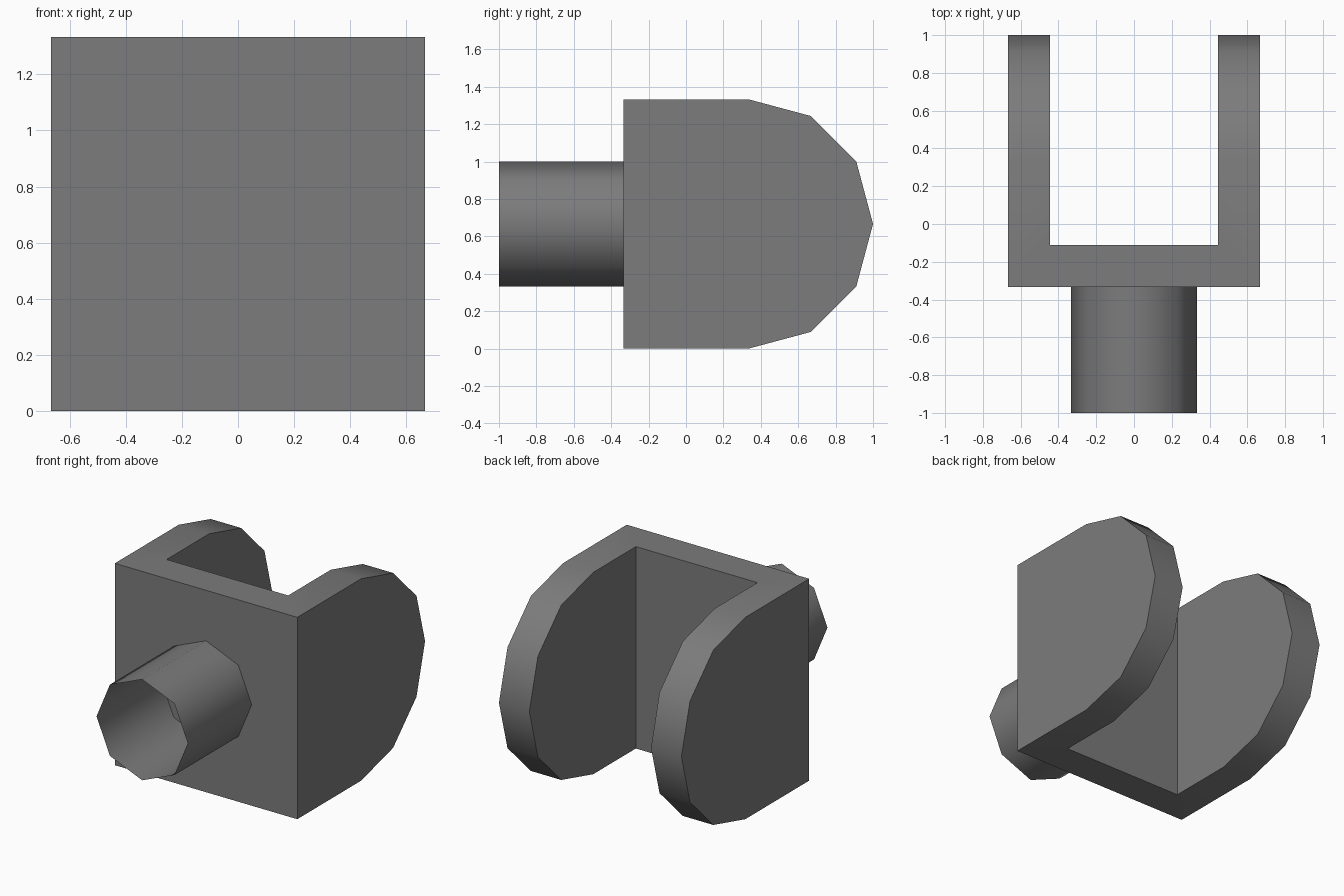
import bpy, bmesh, math
from mathutils import Matrix, Vector

if "Cube" in bpy.data.objects:
    bpy.data.objects.remove(bpy.data.objects["Cube"])

grey = bpy.data.materials.new("mid grey")
grey.diffuse_color = (0.2, 0.2, 0.2, 1)
grey.use_nodes = True
grey.node_tree.nodes["Principled BSDF"].inputs["Base Color"].default_value = grey.diffuse_color

R = 2 / 3      # half width and arm end radius
WALL = 2 / 9   # sheet thickness


def make_object(name, bm):
    mesh = bpy.data.meshes.new(name)
    bm.to_mesh(mesh)
    bm.free()
    mesh.materials.append(grey)
    obj = bpy.data.objects.new(name, mesh)
    bpy.context.collection.objects.link(obj)
    return obj


def smooth(obj):
    obj.data.shade_smooth()
    obj.data.set_sharp_from_angle(angle=math.radians(50))


# Fork: D-shaped side profile extruded across the width
bm = bmesh.new()
profile = [(-R / 2, 2 * R), (-R / 2, 0)]
for i in range(7):
    a = math.radians(-90 + 30 * i)
    profile.append((R / 2 + R * math.cos(a), R + R * math.sin(a)))
face = bm.faces.new([bm.verts.new((-R, y, z)) for y, z in profile])
side = bmesh.ops.extrude_face_region(bm, geom=[face])["geom"]
bmesh.ops.translate(bm, vec=(2 * R, 0, 0),
                    verts=[g for g in side if isinstance(g, bmesh.types.BMVert)])
bmesh.ops.recalc_face_normals(bm, faces=bm.faces)
fork = make_object("fork_bracket", bm)

# Slot between the two arms
bm = bmesh.new()
y0, y1 = -R / 2 + WALL, 1.3
bmesh.ops.create_cube(bm, size=1, matrix=Matrix.LocRotScale(
    Vector((0, (y0 + y1) / 2, R)), None, Vector((2 * (R - WALL), y1 - y0, 2))))
slot = make_object("slot_cutter", bm)
slot.hide_render = True

cut = fork.modifiers.new("slot", 'BOOLEAN')
cut.operation = 'DIFFERENCE'
cut.solver = 'EXACT'
cut.object = slot
bpy.context.view_layer.objects.active = fork
bpy.ops.object.modifier_apply(modifier=cut.name)
bpy.data.objects.remove(slot)
smooth(fork)

# Stem: open eight-sided tube on the front of the back plate
bm = bmesh.new()
rings = [[bm.verts.new((R / 2 * math.cos(k * math.pi / 4), y,
                        R + R / 2 * math.sin(k * math.pi / 4)))
          for k in range(8)] for y in (-1, -R / 2)]
for k in range(8):
    n = (k + 1) % 8
    bm.faces.new((rings[0][n], rings[0][k], rings[1][k], rings[1][n]))
bm.normal_update()
if bm.faces[:][0].normal.x < 0:
    bmesh.ops.reverse_faces(bm, faces=bm.faces[:])
smooth(make_object("stem_tube", bm))
